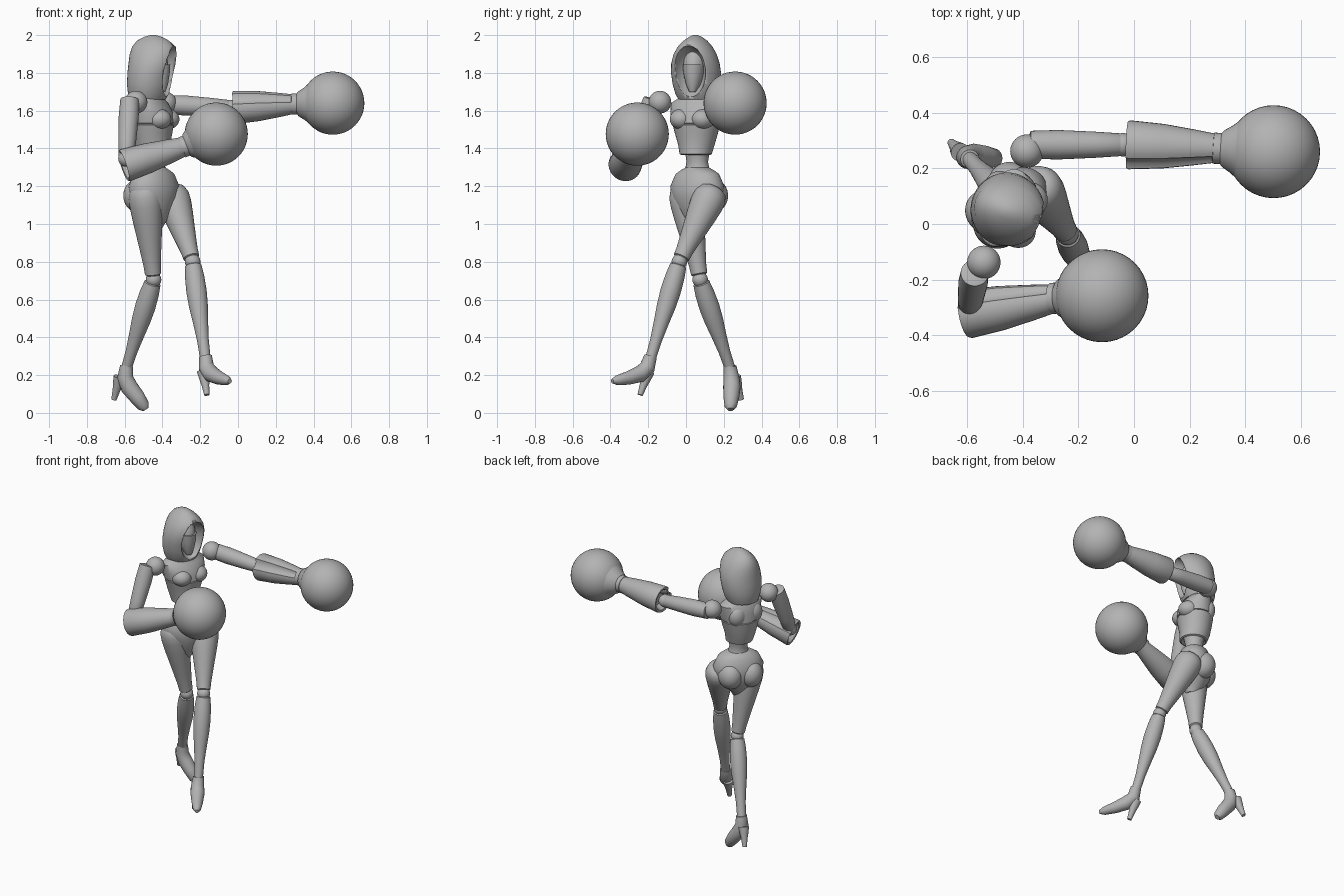
import bpy, bmesh
from math import sin, cos, pi, radians
from mathutils import Vector, Matrix

cube = bpy.data.objects.get("Cube")
if cube:
    bpy.data.objects.remove(cube, do_unlink=True)

UP = Vector((0, 0, 1))
grey = bpy.data.materials.new("plain_grey")
grey.use_nodes = True
grey.diffuse_color = (0.45, 0.45, 0.45, 1)
grey.node_tree.nodes["Principled BSDF"].inputs["Base Color"].default_value = grey.diffuse_color


def finish(name, bm, angle=40):
    bmesh.ops.recalc_face_normals(bm, faces=bm.faces)
    mesh = bpy.data.meshes.new(name)
    bm.to_mesh(mesh)
    bm.free()
    obj = bpy.data.objects.new(name, mesh)
    bpy.context.collection.objects.link(obj)
    mesh.materials.append(grey)
    bpy.ops.object.select_all(action="DESELECT")
    obj.select_set(True)
    bpy.context.view_layer.objects.active = obj
    bpy.ops.object.shade_smooth_by_angle(angle=radians(angle))
    return obj


def loft(name, rings, sides=32, notch=None):
    """Skin of elliptical rings (centre, u, v); notch = angle of a sunken lengthwise slot."""
    bm = bmesh.new()
    loops = []
    for c, u, v in rings:
        loop = []
        for i in range(sides):
            a = 2 * pi * i / sides
            k = 1
            if notch is not None and cos(a - radians(notch)) > cos(0.3):
                k = 0.8
            loop.append(bm.verts.new(c + (u * cos(a) + v * sin(a)) * k))
        loops.append(loop)
    for lo, hi in zip(loops, loops[1:]):
        for i in range(sides):
            j = (i + 1) % sides
            bm.faces.new((lo[i], lo[j], hi[j], hi[i]))
    bm.faces.new(loops[0])
    bm.faces.new(loops[-1])
    return finish(name, bm)


def limb(name, a, b, profile, notch=None):
    """Straight round limb from a to b; profile = (fraction, radius)."""
    a, b = Vector(a), Vector(b)
    axis = (b - a).normalized()
    side = axis.cross(UP).normalized()
    other = side.cross(axis)
    return loft(name, [(a.lerp(b, t), side * r, other * r) for t, r in profile], notch=notch)


def bent(name, points, flat=1.0):
    """Round tube through (point, radius) pairs."""
    ps = [Vector(p) for p, r in points]
    side = (ps[-1] - ps[0]).cross(UP).normalized()
    rings = []
    for i, (p, r) in enumerate(points):
        d = (ps[min(i + 1, len(ps) - 1)] - ps[max(i - 1, 0)]).normalized()
        rings.append((ps[i], side * r * flat, side.cross(d).normalized() * r))
    return loft(name, rings, sides=20)


def ball(name, centre, size, turn=0):
    if not isinstance(size, tuple):
        size = (size, size, size)
    bm = bmesh.new()
    m = Matrix.Translation(centre) @ Matrix.Rotation(radians(turn), 4, "Z") @ Matrix.Diagonal((*size, 1))
    bmesh.ops.create_uvsphere(bm, u_segments=40, v_segments=24, radius=1, matrix=m)
    return finish(name, bm)


def frame(turn):
    """Forward and sideways directions for a part turned about the upright axis."""
    r = Matrix.Rotation(radians(turn), 3, "Z")
    return r @ Vector((1, 0, 0)), r @ Vector((0, 1, 0))


def stack(name, centre, turn, rows):
    """Horizontal rings: (height, forward shift, half depth, half width)."""
    f, s = frame(turn)
    x, y = centre
    return loft(name, [(Vector((x, y, z)) + f * o, f * d, s * w) for z, o, d, w in rows], sides=40)


def place(centre, turn, fwd, side, z):
    f, s = frame(turn)
    return Vector((*centre, z)) + f * fwd + s * side


# Hood with a hollow face opening
HEAD, HT = (-0.45, 0.05), -18
hood = stack("hood", HEAD, HT, [
    (1.66, -.03, .095, .1), (1.69, -.025, .108, .115), (1.74, -.02, .118, .128),
    (1.8, -.01, .125, .133), (1.85, 0, .13, .128), (1.9, .005, .13, .112),
    (1.94, .005, .117, .088), (1.97, 0, .088, .06), (1.99, 0, .05, .033), (2, 0, .015, .012)])
cutter = ball("face_opening_cutter", place(HEAD, HT, .14, 0, 1.8), (.135, .092, .145), HT)
cutter.hide_render = True
cutter.hide_set(True)
cut = hood.modifiers.new("face_opening", "BOOLEAN")
cut.operation, cut.object, cut.solver = "DIFFERENCE", cutter, "EXACT"

# Head inside the hood: pointed chin, brow and mask
stack("face", HEAD, HT, [
    (1.7, .045, .015, .015), (1.73, .035, .04, .035), (1.78, .02, .065, .053),
    (1.83, .01, .075, .06), (1.88, .005, .07, .058), (1.92, 0, .05, .04)])
stack("lower_mask", HEAD, HT, [
    (1.7, .05, .018, .018), (1.74, .04, .042, .038), (1.8, .025, .066, .055), (1.845, .018, .076, .06)])
stack("neck", (-0.455, 0.055), HT, [(1.55, 0, .05, .055), (1.66, 0, .045, .048), (1.78, 0, .045, .045)])

# Chest shell with a seam groove and an overhanging lower rim
BODY, BT = (-0.455, 0.055), -21
stack("chest", BODY, BT, [
    (1.39, .01, .05, .05), (1.365, .01, .078, .075), (1.37, .01, .088, .085), (1.42, 0, .096, .097),
    (1.48, 0, .106, .115), (1.524, 0, .113, .127), (1.526, 0, .108, .122), (1.532, 0, .108, .122),
    (1.534, 0, .114, .129), (1.59, 0, .108, .142), (1.64, -.01, .085, .145), (1.67, -.01, .065, .095),
    (1.7, -.005, .05, .06)])
for label, s in (("left", 1), ("right", -1)):
    ball(label + "_bust", place(BODY, BT, .062, .06 * s, 1.555), (.066, .062, .055), BT)
    ball(label + "_shoulder_blade", place(BODY, BT, -.06, .06 * s, 1.57), (.05, .06, .07), BT)
stack("abdomen", (-0.445, 0.06), -30, [
    (1.42, 0, .075, .078), (1.37, 0, .064, .064), (1.33, 0, .055, .057), (1.29, 0, .06, .066), (1.24, 0, .08, .09)])

# Pelvis
HIP, PT = (-0.445, 0.06), -40
stack("pelvis", HIP, PT, [
    (1.3, 0, .058, .062), (1.283, 0, .075, .1), (1.265, 0, .09, .13), (1.2, 0, .112, .162),
    (1.14, 0, .112, .15), (1.08, 0, .095, .11), (1.02, .01, .065, .055), (0.98, .015, .035, .03)])
for label, s in (("left", 1), ("right", -1)):
    ball(label + "_buttock", place(HIP, PT, -.05, .065 * s, 1.15), (.085, .078, .09), PT)

# Legs and heeled boots
LEGS = {
    "right": dict(hip=(-.497, -.012, 1.21), knee=(-.447, .075, .705), ankle=(-.593, .235, .23),
                  foot=[((-.59, .233, .25), .034), ((-.598, .24, .19), .042), ((-.575, .243, .135), .046),
                        ((-.535, .24, .085), .042), ((-.5, .237, .037), .033), ((-.487, .236, .018), .016)],
                  heel=((-.625, .258, .19), (-.657, .293, .07))),
    "left": dict(hip=(-.36, .148, 1.19), knee=(-.24, -.035, .8), ankle=(-.172, -.19, .28),
                 foot=[((-.172, -.188, .3), .034), ((-.168, -.205, .24), .042), ((-.14, -.245, .205), .044),
                       ((-.1, -.305, .185), .036), ((-.06, -.365, .172), .026), ((-.043, -.39, .168), .012)],
                 heel=((-.183, -.2, .22), (-.165, -.243, .095))),
}
for label, leg in LEGS.items():
    limb(label + "_thigh", leg["hip"], leg["knee"], [
        (0, .05), (.04, .075), (.12, .088), (.22, .088), (.36, .08), (.5, .07),
        (.7, .056), (.85, .046), (.94, .043), (.95, .036), (1, .034)])
    ball(label + "_knee", leg["knee"], .041)
    limb(label + "_shin", leg["knee"], leg["ankle"], [
        (0, .034), (.03, .036), (.04, .044), (.15, .051), (.3, .054), (.45, .05), (.62, .04), (.8, .031), (1, .028)])
    bent(label + "_boot", leg["foot"])
    limb(label + "_heel", *leg["heel"], [(0, .034), (.3, .028), (.6, .02), (1, .014)])

# Arms with hollow sleeves and round gloves
SLEEVE = [(.14, .05), (.01, .07), (0, .084), (.03, .088), (.4, .08), (.75, .064), (1, .051)]
ARMS = {
    "right": dict(shoulder=(-.54, -.138, 1.645), top=(-.573, -.175, 1.66), elbow=(-.592, -.3, 1.345),
                  sleeve=(-.605, -.325, 1.308), wrist=(-.285, -.267, 1.41), glove=(-.115, -.258, 1.476), slot=135),
    "left": dict(shoulder=(-.385, .262, 1.64), top=(-.375, .285, 1.632), elbow=(-.04, .285, 1.615),
                 sleeve=(-.025, .285, 1.617), wrist=(.3, .272, 1.635), glove=(.502, .26, 1.64), slot=30),
}
for label, arm in ARMS.items():
    ball(label + "_shoulder", arm["shoulder"], .06)
    limb(label + "_upper_arm", arm["top"], arm["elbow"], [
        (0, .04), (.01, .05), (.3, .053), (.7, .047), (.97, .041), (1, .034)])
    ball(label + "_elbow", arm["elbow"], .042)
    limb(label + "_forearm", arm["sleeve"], arm["wrist"], SLEEVE, arm["slot"])
    limb(label + "_glove_cuff", arm["wrist"], arm["glove"], [
        (-.08, .045), (-.07, .056), (.06, .056), (.1, .066), (.25, .085), (.4, .11)])
    ball(label + "_glove", arm["glove"], .167)
